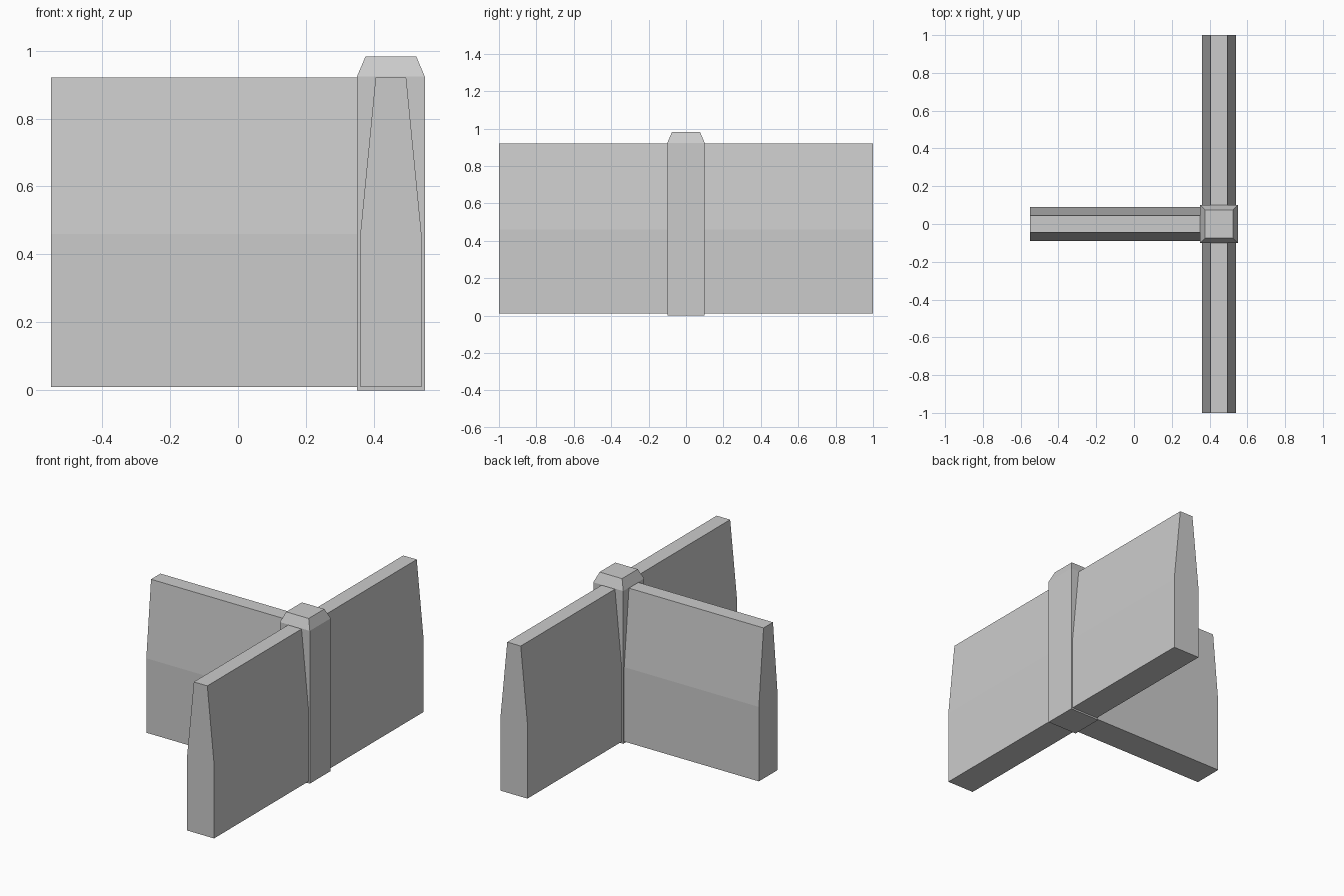
import bpy, bmesh
from math import pi
from mathutils import Matrix, Vector

if "Cube" in bpy.data.objects:
    bpy.data.objects.remove(bpy.data.objects["Cube"])

HUB = Vector((0.45, 0, 0))


def finish(name, bm):
    bmesh.ops.recalc_face_normals(bm, faces=bm.faces)
    mesh = bpy.data.meshes.new(name)
    bm.to_mesh(mesh)
    bm.free()
    obj = bpy.data.objects.new(name, mesh)
    bpy.context.collection.objects.link(obj)
    return obj


def wall(name, angle):
    # Tapered wall profile, extruded outwards from the post centre
    half = [(0.09, 0.01), (0.09, 0.46), (0.045, 0.92)]
    profile = half + [(-y, z) for y, z in reversed(half)]
    bm = bmesh.new()
    face = bm.faces.new([bm.verts.new((0, y, z)) for y, z in profile])
    ext = bmesh.ops.extrude_face_region(bm, geom=[face], use_keep_orig=True)
    verts = [v for v in ext["geom"] if isinstance(v, bmesh.types.BMVert)]
    bmesh.ops.translate(bm, verts=verts, vec=(1, 0, 0))
    bm.transform(Matrix.Translation(HUB) @ Matrix.Rotation(angle, 4, "Z"))
    return finish(name, bm)


def post(name):
    # Square post with a chamfered cap, built from stacked square rings
    bm = bmesh.new()
    rings = []
    for r, z in [(0.1, 0), (0.1, 0.923), (0.075, 0.982)]:
        rings.append([bm.verts.new(HUB + Vector((sx * r, sy * r, z)))
                      for sx, sy in [(-1, -1), (1, -1), (1, 1), (-1, 1)]])
    for low, high in zip(rings, rings[1:]):
        for i in range(4):
            j = (i + 1) % 4
            bm.faces.new((low[i], low[j], high[j], high[i]))
    bm.faces.new(rings[0])
    bm.faces.new(rings[-1])
    return finish(name, bm)


post("corner_post")
for side, angle in [("back", pi / 2), ("left", pi), ("front", -pi / 2)]:
    wall(side + "_wall", angle)
